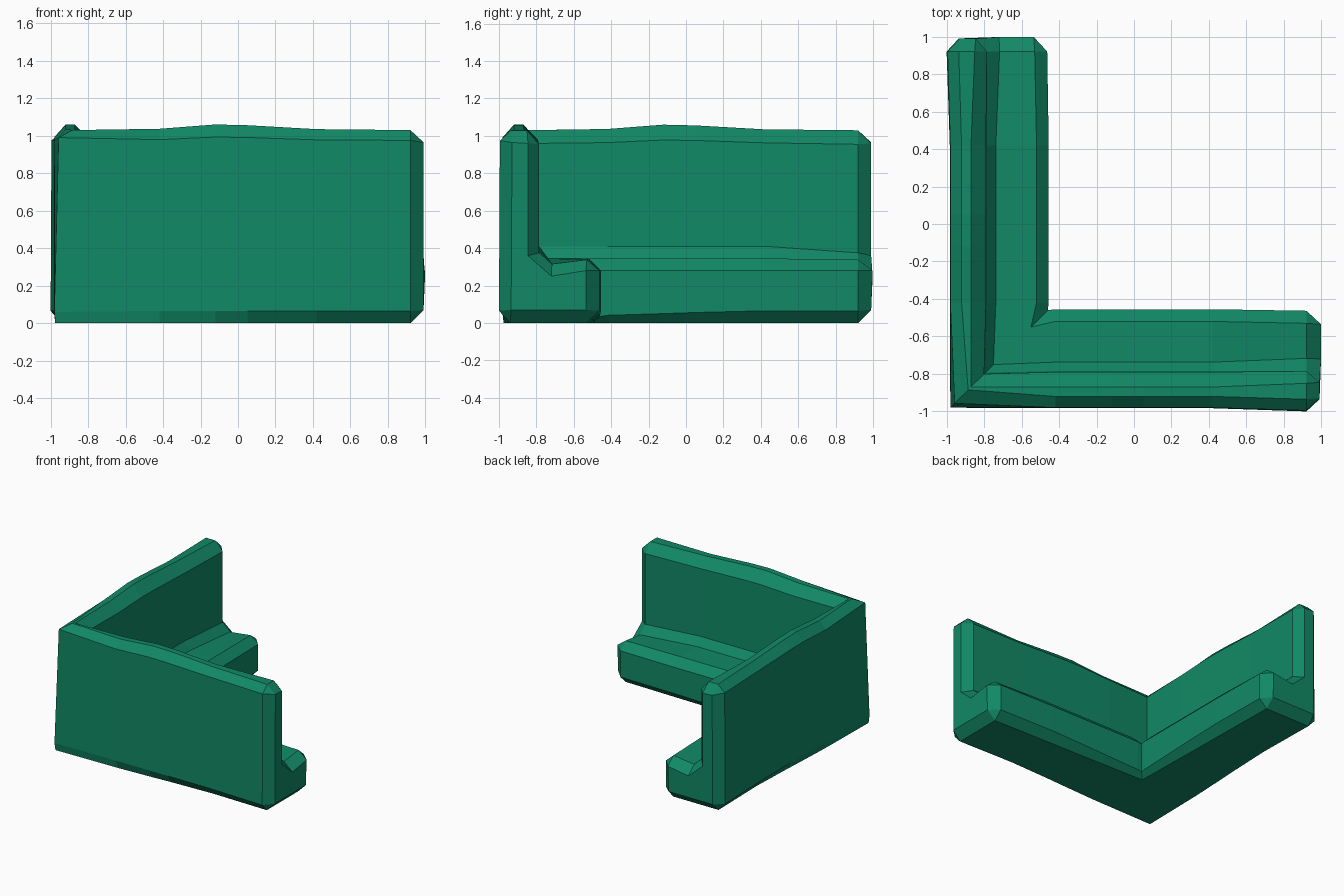
import bpy, bmesh

if "Cube" in bpy.data.objects:
    bpy.data.objects.remove(bpy.data.objects["Cube"])

# One flat green
green = bpy.data.materials.new("deep green")
green.diffuse_color = (0.0056, 0.25, 0.13, 1)
green.use_nodes = True
green.node_tree.nodes["Principled BSDF"].inputs["Base Color"].default_value = green.diffuse_color

# Cross-sections as (offset across the arm, height), from the outer bottom edge round
corner = [(-.975, 0), (-.98, .06), (-.957, .99), (-.885, 1.03), (-.87, 1.03), (-.80, .96),
          (-.793, .41), (-.75, .347), (-.55, .345), (-.46, .28), (-.46, .035), (-.50, 0)]
middle = [(-.93, 0), (-.983, .065), (-.98, .975), (-.92, 1.03), (-.87, 1.03), (-.79, .96),
          (-.785, .41), (-.737, .345), (-.52, .345), (-.455, .28), (-.455, .065), (-.52, 0)]
near_end = [(-.94, 0), (-1.0, .065), (-.995, .975), (-.935, 1.03), (-.85, 1.03), (-.785, .955),
            (-.785, .375), (-.717, .315), (-.53, .338), (-.463, .28), (-.463, .065), (-.53, 0)]
end_cap = [(-.935, .07), (-.935, .07), (-.93, .965), (-.93, .965), (-.845, .96), (-.845, .96),
           (-.845, .36), (-.72, .25), (-.535, .28), (-.535, .28), (-.535, .07), (-.535, .07)]
N = len(middle)


def mix(a, b, w):
    return a + (b - a) * w


def section(w_top, w_low, rise):
    """Blend corner to middle; the bottom chamfers fade separately, the crest rises."""
    out = []
    for i in range(N):
        w = w_low if i in (0, 10, 11) else w_top
        d, z = (mix(corner[i][k], middle[i][k], w) for k in (0, 1))
        lift = rise if i in (3, 4) else rise * 0.6 if i in (2, 5) else 0
        out.append((d, z + lift))
    return out


# Stations along one arm: (position, cross-section)
stations = [(-.42, section(1, .2, .007)), (-.12, section(1, .5, .03)), (.05, section(1, .7, .026)),
            (.42, section(1, 1, .005)), (.92, near_end)]

bm = bmesh.new()
mitre = [bm.verts.new((d, d, z)) for d, z in corner]


def arm(along_x):
    def put(t, d, z):
        return bm.verts.new((t, d, z) if along_x else (d, t, z))
    rings = [mitre]
    for t, sec in stations:
        rings.append([put(t, d, z) for d, z in sec])
    # chamfered end, with the foot a little longer than the wall
    rings.append([put(.998 if 7 <= i <= 9 else .99, d, z) for i, (d, z) in enumerate(end_cap)])
    for a, b in zip(rings, rings[1:]):
        for i in range(N):
            j = (i + 1) % N
            bm.faces.new((a[i], a[j], b[j], b[i]))
    bm.faces.new(rings[-1])


arm(True)
arm(False)
bmesh.ops.remove_doubles(bm, verts=bm.verts[:], dist=0.0005)
bmesh.ops.recalc_face_normals(bm, faces=bm.faces[:])

# Corner wall with its footing
mesh = bpy.data.meshes.new("corner_wall")
bm.to_mesh(mesh)
bm.free()
mesh.materials.append(green)
wall = bpy.data.objects.new("corner_wall", mesh)
bpy.context.collection.objects.link(wall)
